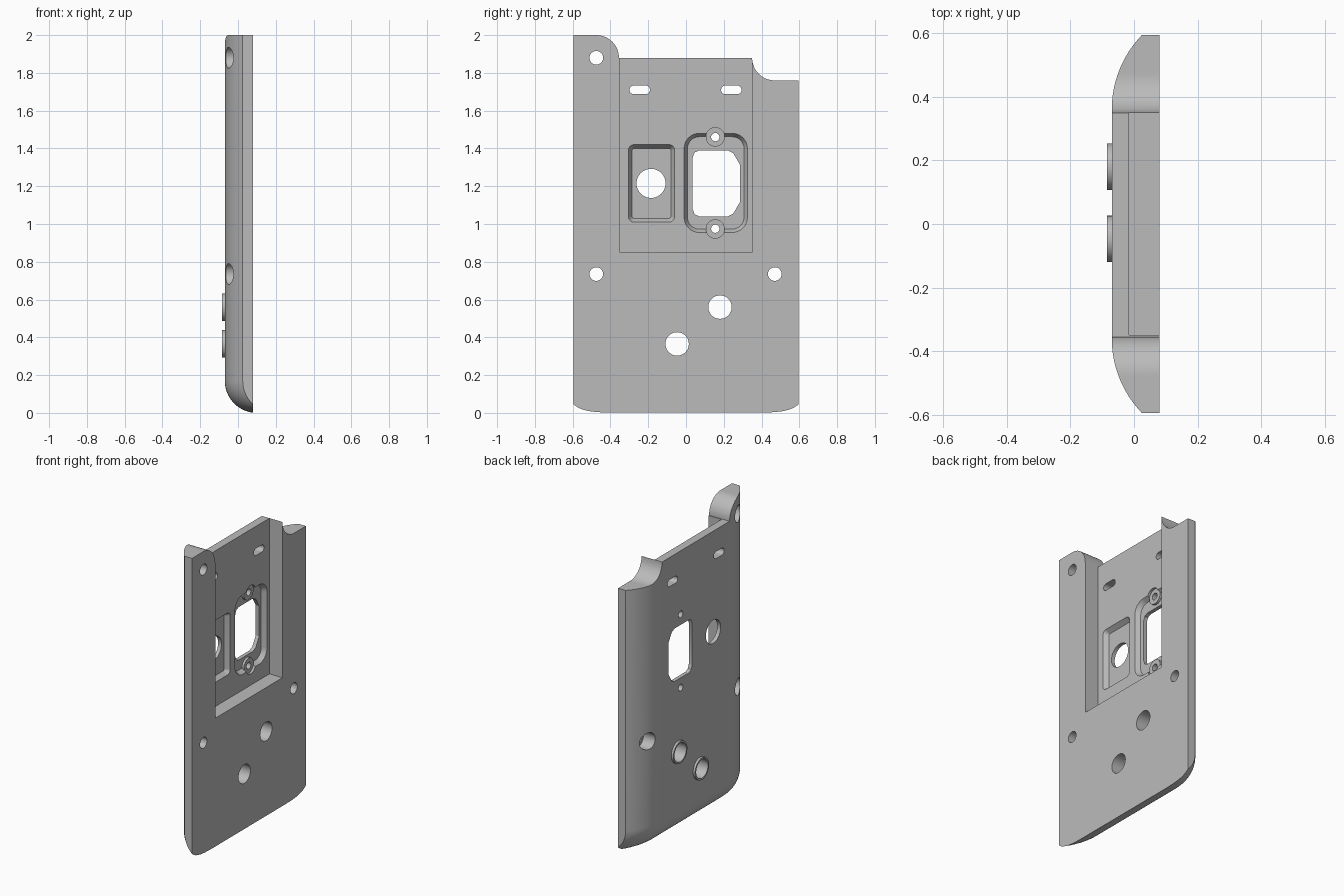
import bpy, bmesh, math

cube = bpy.data.objects.get("Cube")
if cube:
    bpy.data.objects.remove(cube, do_unlink=True)

grey = bpy.data.materials.new("plain grey")
grey.use_nodes = True
grey.diffuse_color = (0.5, 0.5, 0.5, 1)
grey.node_tree.nodes["Principled BSDF"].inputs["Base Color"].default_value = (0.5, 0.5, 0.5, 1)

BACK, FACE, FLOOR = 0.08, -0.07, -0.015    # depths along x
HALF, FLAT, SIDE_R, FOOT_R = 0.595, 0.36, 0.338, 0.17


def loft(name, loops):
    """Solid through a row of closed loops with equal point counts."""
    bm = bmesh.new()
    rows = [[bm.verts.new(p) for p in loop] for loop in loops]
    n = len(rows[0])
    for a, b in zip(rows, rows[1:]):
        for i in range(n):
            j = (i + 1) % n
            bm.faces.new((a[i], a[j], b[j], b[i]))
    bm.faces.new(rows[0])
    bm.faces.new(rows[-1])
    bmesh.ops.recalc_face_normals(bm, faces=bm.faces)
    mesh = bpy.data.meshes.new(name)
    bm.to_mesh(mesh)
    bm.free()
    mesh.materials.append(grey)
    obj = bpy.data.objects.new(name, mesh)
    bpy.context.collection.objects.link(obj)
    return obj


def prism(outline, x0, x1, outline_end=None):
    end = outline_end or outline
    return loft("cutter", [[(x0, y, z) for y, z in outline], [(x1, y, z) for y, z in end]])


def rounded(y0, y1, z0, z1, r, seg=8):
    pts = []
    corners = ((y1 - r, z1 - r), (y0 + r, z1 - r), (y0 + r, z0 + r), (y1 - r, z0 + r))
    for k, (cy, cz) in enumerate(corners):
        for i in range(seg + 1):
            a = math.pi / 2 * (k + i / seg)
            pts.append((cy + r * math.cos(a), cz + r * math.sin(a)))
    return pts


def circle(y, z, r, n=40):
    return [(y + r * math.cos(2 * math.pi * i / n), z + r * math.sin(2 * math.pi * i / n))
            for i in range(n)]


def combine(target, tool, operation="DIFFERENCE"):
    mod = target.modifiers.new("shape", "BOOLEAN")
    mod.operation, mod.solver, mod.object = operation, "EXACT", tool
    bpy.context.view_layer.objects.active = target
    bpy.ops.object.modifier_apply(modifier=mod.name)
    bpy.data.objects.remove(tool, do_unlink=True)


# Body: cross-sections along y, curved flanks, rolled foot, stepped top
def surface(y):
    d = max(abs(y) - FLAT, 0)
    return FACE + SIDE_R - math.sqrt(SIDE_R ** 2 - d * d)


def top(y):
    r = 0.12
    if y < -0.355:
        d = max(y + 0.355 + r, 0)
        return 1.88 + math.sqrt(max(r * r - d * d, 0))
    if y <= 0.35:
        return 1.88
    d = max(0.35 + r - y, 0)
    return 1.88 - math.sqrt(max(r * r - d * d, 0))


def section(y):
    xs, zt = surface(y), top(y)
    end = math.acos(1 - (BACK - xs) / FOOT_R)
    loop = [(BACK, y, zt), (xs, y, zt)]
    for i in range(17):
        a = end * i / 16
        loop.append((xs + FOOT_R * (1 - math.cos(a)), y, FOOT_R * (1 - math.sin(a))))
    return loop


ys = {-HALF, HALF, -0.355, 0.35, -FLAT, FLAT}
for i in range(1, 16):
    ys.add(FLAT + (HALF - FLAT) * i / 16)
    ys.add(-FLAT - (HALF - FLAT) * i / 16)
for i in range(13):
    a = math.pi / 2 * i / 12
    ys.add(-0.475 + 0.12 * math.sin(a))
    ys.add(0.47 - 0.12 * math.cos(a))
ordered = []
for y in sorted(ys):
    if not ordered or y - ordered[-1] > 0.0005:
        ordered.append(y)
body = loft("body_shell", [section(y) for y in ordered])

# Large open-topped recess in the flat side
combine(body, prism([(-0.35, 0.85), (0.35, 0.85), (0.35, 2.1), (-0.35, 2.1)], FLOOR, 0.2))


# Two drafted pockets in the recess floor
def pocket(y0, y1, z0, z1, r, inset, depth):
    def ring(g):
        return rounded(y0 - g, y1 + g, z0 - g, z1 + g, r + g)
    combine(body, prism(ring(-inset), FLOOR - depth, FLOOR + depth, ring(inset)))


pocket(-0.305, -0.06, 1.01, 1.42, 0.03, 0.02, 0.03)
pocket(-0.01, 0.325, 0.955, 1.48, 0.08, 0.018, 0.03)

# Screw pads at the ends of the larger pocket
for z in (0.975, 1.46):
    combine(body, prism(circle(0.155, z, 0.05), -0.03, 0.03))
    combine(body, prism(circle(0.155, z, 0.05), -0.058, -0.03), "UNION")
    combine(body, prism(circle(0.155, z, 0.022), -0.2, 0.2))

# Socket opening, chamfered on one side
opening = [(0.22, 1.39), (0.07, 1.39), (0.045, 1.378), (0.035, 1.35),
           (0.035, 1.08), (0.045, 1.052), (0.07, 1.04), (0.22, 1.04),
           (0.25, 1.055), (0.285, 1.115), (0.285, 1.315), (0.25, 1.375)]
combine(body, prism(opening, -0.2, 0.2))

# Round switch hole and two slots
combine(body, prism(circle(-0.185, 1.215, 0.077), -0.2, 0.2))
for y in (-0.245, 0.24):
    combine(body, prism(rounded(y - 0.054, y + 0.054, 1.687, 1.733, 0.0229), -0.2, 0.2))

# Counterbored mounting holes
for y, z in ((-0.475, 1.88), (-0.475, 0.735), (0.47, 0.735)):
    combine(body, prism(circle(y, z, 0.036), -0.2, 0.2))
    combine(body, prism(circle(y, z, 0.055), -0.2, 0.02))

# Raised collars around the two lower holes
for y, z in ((0.18, 0.56), (-0.047, 0.365)):
    combine(body, prism(circle(y, z, 0.073), -0.085, -0.03), "UNION")
    combine(body, prism(circle(y, z, 0.062), -0.2, 0.2))

bpy.ops.object.select_all(action="DESELECT")
body.select_set(True)
bpy.context.view_layer.objects.active = body
bpy.ops.object.shade_smooth_by_angle(angle=math.radians(25))
